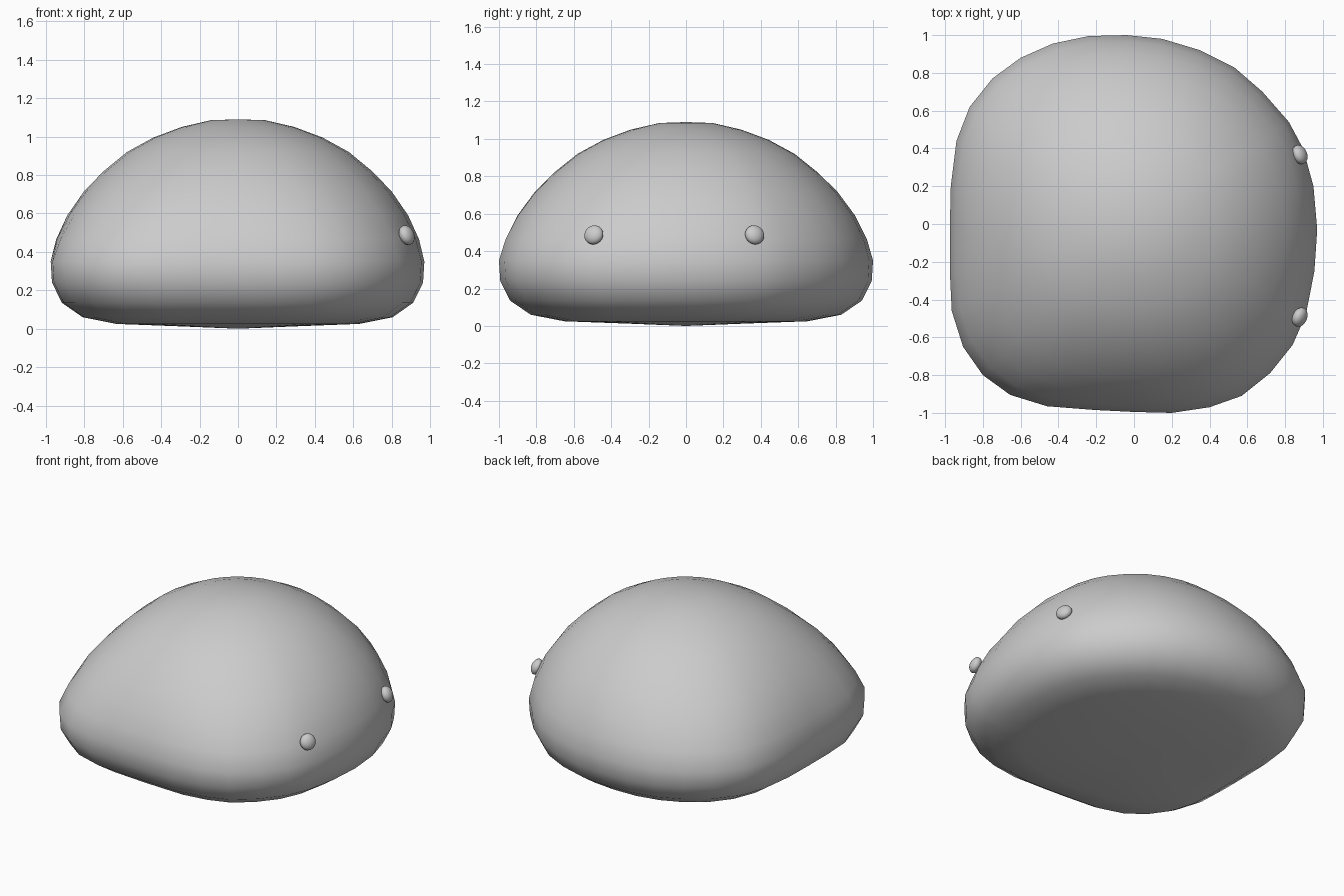
import bpy, bmesh, math
from mathutils import Vector

if "Cube" in bpy.data.objects:
    bpy.data.objects.remove(bpy.data.objects["Cube"])

# Plan outline at the widest height (lopsided, fuller at the front-left corner)
OUTLINE = [(.97, -.03), (.95, .2), (.895, .4), (.82, .54), (.68, .7), (.53, .83),
           (.35, .92), (.15, .98), (-.04, 1), (-.24, .995), (-.43, .955), (-.6, .88),
           (-.75, .77), (-.87, .62), (-.94, .44), (-.97, .2), (-.975, -.02), (-.975, -.25),
           (-.965, -.46), (-.905, -.65), (-.8, -.8), (-.655, -.905), (-.46, -.965),
           (-.2, -.985), (.0, -.995), (.2, -1), (.4, -.97), (.57, -.91), (.72, -.79),
           (.84, -.64), (.91, -.48), (.955, -.25)]
# Side profile: (fraction of outline radius, height)
PROFILE = [(.145, 1.085), (.3, 1.05), (.45, .995), (.59, .92), (.715, .82), (.82, .715),
           (.91, .59), (.97, .465), (1, .35), (.993, .24), (.94, .135), (.83, .06),
           (.65, .025), (.3, .012)]
ROUND = .98


def body_point(p, s, z):
    """Corners bulge low down and melt into a round dome above."""
    w = 1 - max(0, min(1, (z - .35) / .74))
    v = Vector((p[0], p[1], 0))
    r = (ROUND + (v.length - ROUND) * w) * s
    return v.normalized() * r + Vector((0, 0, z))


def shade(obj):
    for f in obj.data.polygons:
        f.use_smooth = True


# Soft blob body
bm = bmesh.new()
rings = [[bm.verts.new(body_point(p, s, z)) for p in OUTLINE] for s, z in PROFILE]
top, bottom = bm.verts.new((0, 0, 1.09)), bm.verts.new((0, 0, 0))
n = len(OUTLINE)
for i in range(n):
    j = (i + 1) % n
    bm.faces.new((top, rings[0][i], rings[0][j]))
    bm.faces.new((bottom, rings[-1][j], rings[-1][i]))
    for a, b in zip(rings, rings[1:]):
        bm.faces.new((a[i], b[i], b[j], a[j]))
bmesh.ops.recalc_face_normals(bm, faces=bm.faces)
mesh = bpy.data.meshes.new("body")
bm.to_mesh(mesh)
bm.free()
body = bpy.data.objects.new("body", mesh)
bpy.context.collection.objects.link(body)
shade(body)


# Small bead eyes, flattened along the surface normal
def eye(name, y, normal):
    bpy.ops.mesh.primitive_uv_sphere_add(segments=24, ring_count=14, radius=1,
                                         location=(.878, y, .487))
    o = bpy.context.object
    o.name = name
    o.scale = (.053, .053, .036)
    o.rotation_euler = Vector(normal).to_track_quat('Z', 'Y').to_euler()
    shade(o)


eye("eye_front", -.493, (.86, -.38, .35))
eye("eye_back", .367, (.86, .36, .35))
